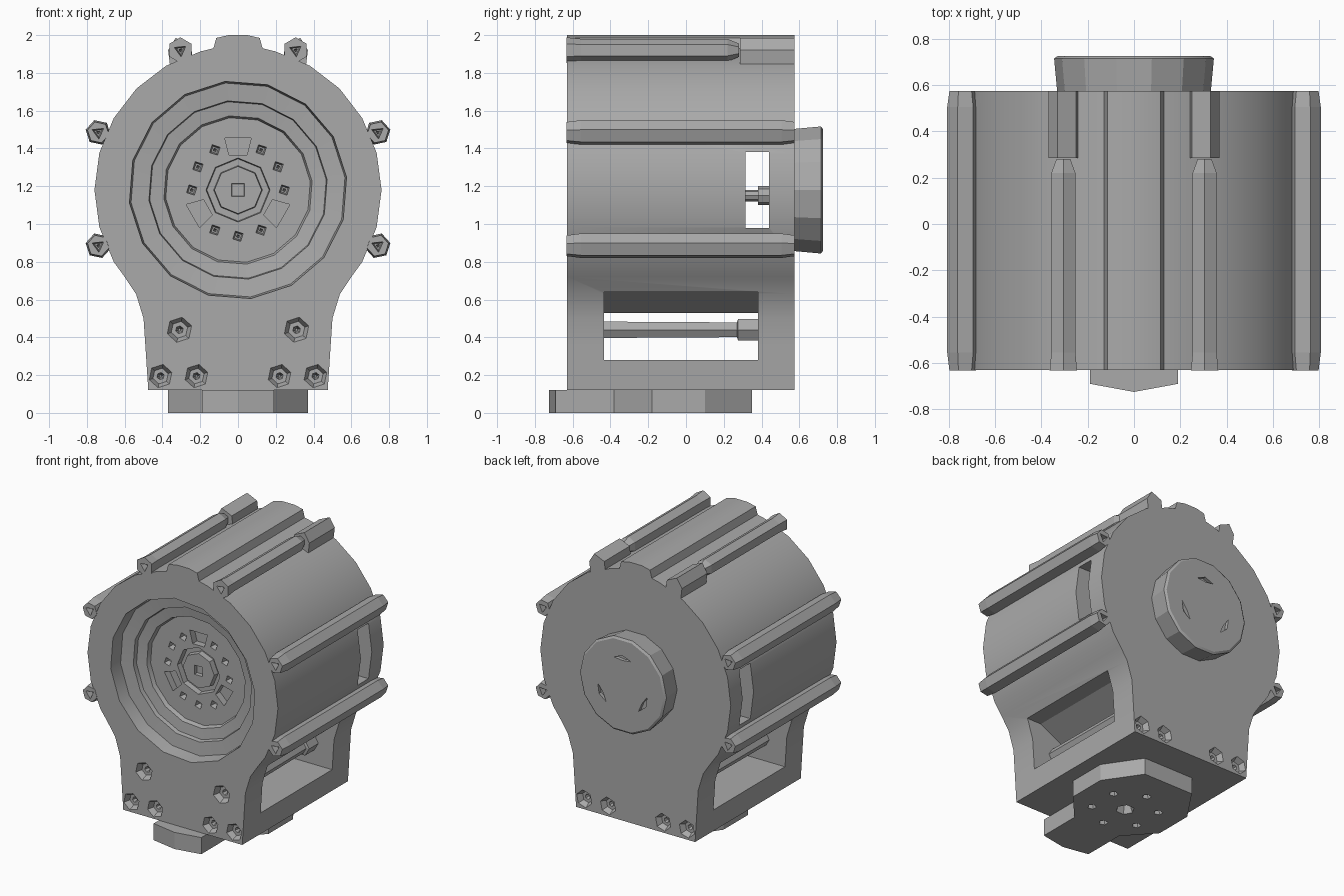
import bpy, bmesh, math
from mathutils import Vector

if "Cube" in bpy.data.objects:
    bpy.data.objects.remove(bpy.data.objects["Cube"], do_unlink=True)

grey = bpy.data.materials.new("housing grey")
grey.use_nodes = True
grey.diffuse_color = (0.4, 0.4, 0.4, 1)
grey.node_tree.nodes["Principled BSDF"].inputs["Base Color"].default_value = (0.4, 0.4, 0.4, 1)

FRONT, BACK, AXIS = -0.63, 0.575, 1.18


def finish(name, bm):
    bmesh.ops.recalc_face_normals(bm, faces=bm.faces)
    mesh = bpy.data.meshes.new(name)
    bm.to_mesh(mesh)
    bm.free()
    obj = bpy.data.objects.new(name, mesh)
    bpy.context.collection.objects.link(obj)
    mesh.materials.append(grey)
    return obj


def prism(name, outline, start, end, up=False):
    """Extrude an x-z outline along y, or an x-y outline along z."""
    bm = bmesh.new()
    rings = [[bm.verts.new((a, b, d) if up else (a, d, b)) for a, b in outline]
             for d in (start, end)]
    for ring in rings:
        bm.faces.new(ring)
    n = len(outline)
    for i in range(n):
        j = (i + 1) % n
        bm.faces.new((rings[0][i], rings[0][j], rings[1][j], rings[1][i]))
    return finish(name, bm)


def turned(name, profile, x=0, z=AXIS, sides=16, up=False, y=0, phase=0):
    """Stack of (radius, depth) rings along y, or along z when up is set."""
    bm = bmesh.new()
    rings = []
    for r, d in profile:
        ring = []
        for i in range(sides):
            a = 2 * math.pi * (i + phase) / sides
            u, v = r * math.cos(a), r * math.sin(a)
            ring.append(bm.verts.new((x + u, y + v, d) if up else (x + u, d, z + v)))
        rings.append(ring)
    for lower, upper in zip(rings, rings[1:]):
        for i in range(sides):
            j = (i + 1) % sides
            bm.faces.new((lower[i], lower[j], upper[j], upper[i]))
    bm.faces.new(rings[0])
    bm.faces.new(rings[-1])
    return finish(name, bm)


def box(name, x0, x1, y0, y1, z0, z1):
    return prism(name, [(x0, z0), (x1, z0), (x1, z1), (x0, z1)], y0, y1)


def cut(target, cutter):
    cutter.hide_render = True
    bpy.context.view_layer.objects.active = target
    mod = target.modifiers.new("cut", "BOOLEAN")
    mod.operation, mod.solver, mod.object = "DIFFERENCE", "EXACT", cutter
    bpy.ops.object.modifier_apply(modifier=mod.name)
    bpy.data.objects.remove(cutter, do_unlink=True)


def pit(target, x, z, r, face, inward, sides=6):
    """Bolt socket: a tapered recess with a pointed drill hole in its floor."""
    cut(target, turned("pit", [(r * 1.05, face - 0.01 * inward), (r * 0.65, face + 0.04 * inward),
                               (r * 0.3, face + 0.04 * inward), (r * 0.1, face + 0.09 * inward)],
                       x, z, sides, phase=0.3))


# Housing outline: round drum on a narrower foot with a rib on top
right = [(0.475, 0.12), (0.49, 0.35), (0.5, 0.5), (0.54, 0.63), (0.6, 0.72)]
for deg in range(-30, 76, 15):
    a = math.radians(deg)
    right.append((0.76 * math.cos(a), AXIS + 0.76 * math.sin(a)))
right += [(0.13, 1.93), (0.115, 1.985), (0.05, 2.0)]
outline = right + [(-x, z) for x, z in reversed(right)]
housing = prism("housing", outline, FRONT, BACK)

# Stepped front recess, output disc and hub groove
cut(housing, turned("recess", [(0.585, -0.7), (0.57, -0.53), (0.475, -0.52),
                               (0.47, -0.49), (0.395, -0.48), (0.385, -0.45)], phase=0.3))
cut(housing, turned("hub_groove", [(0.175, -0.5), (0.165, -0.41)], sides=8))
hub = turned("hub", [(0.13, -0.40), (0.125, -0.45)], sides=8)
cut(hub, turned("hub_hole", [(0.05, -0.5), (0.045, -0.42)], sides=4, phase=0.5))

# Ring of small disc holes, with a wedge slot at every third of a turn
for step in range(12):
    a = math.radians(30 * step)
    if step % 4 == 3:
        slot = []
        for r, da in ((0.19, -0.25), (0.285, -0.25), (0.285, 0.25), (0.19, 0.25)):
            slot.append((r * math.cos(a + da), AXIS + r * math.sin(a + da)))
        cut(housing, prism("wedge_slot", slot, -0.5, -0.4))
    else:
        pit(housing, 0.245 * math.cos(a), AXIS + 0.245 * math.sin(a), 0.032, -0.45, 1, 4)

# Open lower bay, roofed by the drum, and the narrow side windows
half = [(0.9, 0.28), (0.9, 0.64), (0.43, 0.64), (0.22, 0.53)]
cut(housing, prism("bay", half + [(-x, z) for x, z in reversed(half)], -0.435, 0.38))
cut(housing, box("side_window", -1, 1, 0.315, 0.44, 0.98, 1.38))
turned("inner_shaft", [(0.03, 0.31), (0.03, 0.38), (0.05, 0.38), (0.05, 0.445)], z=1.15, sides=8)

# Bolt sockets in the foot, and the two through bolts crossing the bay
for s in (-1, 1):
    for x in (0.22, 0.41):
        pit(housing, s * x, 0.195, 0.065, FRONT, 1)
        pit(housing, s * x, 0.195, 0.065, BACK, -1)
    pit(housing, s * 0.31, 0.44, 0.07, FRONT, 1)
    side = "left" if s > 0 else "right"
    turned("bay_bolt_" + side, [(0.05, -0.44), (0.045, 0.27), (0.065, 0.275), (0.065, 0.385)],
           s * 0.31, 0.44, 6)

    # Long clamping bolts around the drum
    for level, z in (("upper", 1.485), ("lower", 0.885)):
        bolt = turned(f"{level}_bolt_{side}",
                      [(0.058, FRONT - 0.002), (0.068, -0.555), (0.068, 0.505), (0.058, BACK)],
                      s * 0.74, z, 6, phase=0.2 * s)
        pit(bolt, s * 0.74, z, 0.036, FRONT, 1, 3)
        pit(bolt, s * 0.74, z, 0.036, BACK, -1, 3)
    top = turned("top_bolt_" + side,
                 [(0.068, FRONT - 0.002), (0.06, -0.555), (0.06, 0.22), (0.035, 0.28)],
                 s * 0.305, 1.92, 6, phase=0.5)
    pit(top, s * 0.305, 1.92, 0.036, FRONT, 1, 3)
    lug = [(s * 0.235, 1.84), (s * 0.36, 1.84), (s * 0.37, 1.92), (s * 0.33, 1.985), (s * 0.25, 1.95)]
    prism("top_lug_" + side, lug, 0.285, BACK)

# Rear bearing cap with three shallow curved slots
cap = turned("rear_cap", [(0.33, BACK - 0.02), (0.345, 0.715), (0.33, 0.725)], sides=14)
for k in range(3):
    arc = []
    for r, da in ((0.2, -0.35), (0.215, 0), (0.2, 0.35), (0.18, 0)):
        a = math.radians(90 + 120 * k) + da
        arc.append((r * math.cos(a), AXIS + r * math.sin(a)))
    cut(cap, prism("arc_slot", arc, 0.70, 0.75))

# Mounting plate under the foot with a ring of screw holes
half = [(0.19, -0.69), (0.19, -0.38), (0.37, -0.18), (0.37, 0.1), (0.2, 0.35)]
plate = prism("mounting_plate", [(0, -0.725)] + half + [(-x, y) for x, y in reversed(half)],
              0, 0.12, up=True)
cut(plate, turned("centre_hole", [(0.065, -0.01), (0.04, 0.06)], sides=6, up=True, y=-0.09))
for k in range(6):
    a = math.radians(60 * k + 30)
    cut(plate, turned("screw_hole", [(0.032, -0.01), (0.02, 0.05)], 0.22 * math.cos(a),
                      sides=5, up=True, y=-0.09 + 0.22 * math.sin(a)))

# Soft shading across the drum and cap only
for obj in (housing, cap):
    bpy.ops.object.select_all(action="DESELECT")
    obj.select_set(True)
    bpy.context.view_layer.objects.active = obj
    bpy.ops.object.shade_smooth_by_angle(angle=math.radians(25))
